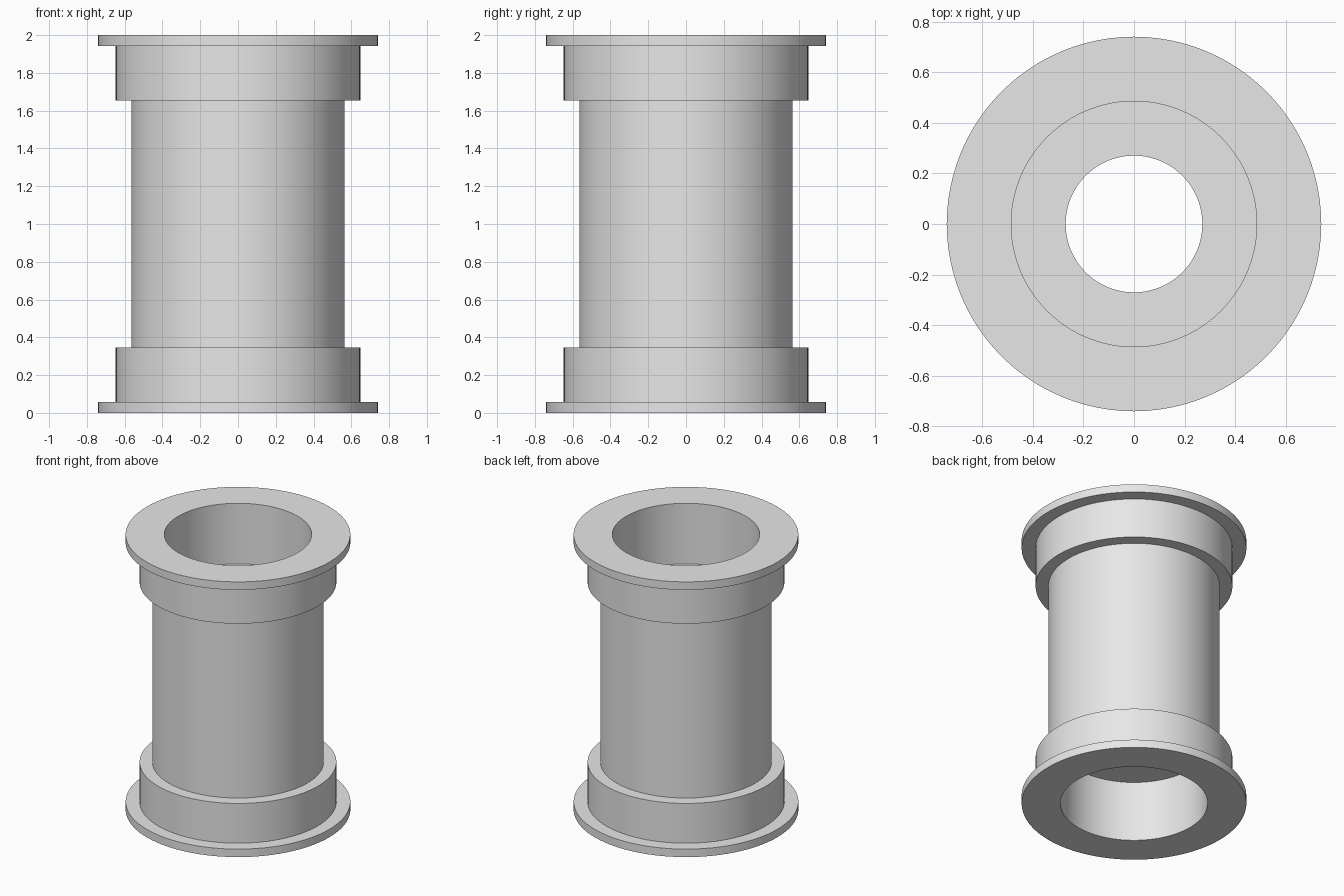
import bpy
import bmesh
import math

SEGMENTS = 96
HEIGHT = 2.0

cube = bpy.data.objects.get("Cube")
if cube:
    bpy.data.objects.remove(cube, do_unlink=True)

# Plain grey material
grey = bpy.data.materials.new("light_grey")
grey.use_nodes = True
color = (0.8, 0.8, 0.8, 1.0)
grey.diffuse_color = color
grey.node_tree.nodes["Principled BSDF"].inputs["Base Color"].default_value = color


def lathe(name, profile, material):
    """Revolve a closed (radius, z) profile around the z axis."""
    bm = bmesh.new()
    rings = []
    for radius, z in profile:
        ring = bmesh.ops.create_circle(bm, segments=SEGMENTS, radius=radius)["verts"]
        for v in ring:
            v.co.z = z
        rings.append(ring)
    for a, b in zip(rings, rings[1:] + rings[:1]):
        for i in range(SEGMENTS):
            j = (i + 1) % SEGMENTS
            bm.faces.new((a[i], a[j], b[j], b[i]))
    bmesh.ops.recalc_face_normals(bm, faces=bm.faces)
    mesh = bpy.data.meshes.new(name)
    bm.to_mesh(mesh)
    bm.free()
    mesh.materials.append(material)
    obj = bpy.data.objects.new(name, mesh)
    bpy.context.collection.objects.link(obj)
    bpy.ops.object.select_all(action="DESELECT")
    obj.select_set(True)
    bpy.context.view_layer.objects.active = obj
    bpy.ops.object.shade_smooth_by_angle(angle=math.radians(30))
    return obj


# Lower half: bore, counterbore, flange, collar, body
lower = [
    (0.27, 0.44), (0.485, 0.44), (0.485, 0.0),
    (0.74, 0.0), (0.74, 0.058),
    (0.648, 0.058), (0.648, 0.347), (0.564, 0.347),
]
# Upper half mirrors the lower one
upper = [(r, HEIGHT - z) for r, z in reversed(lower)]

lathe("flanged_spool", lower + upper, grey)
